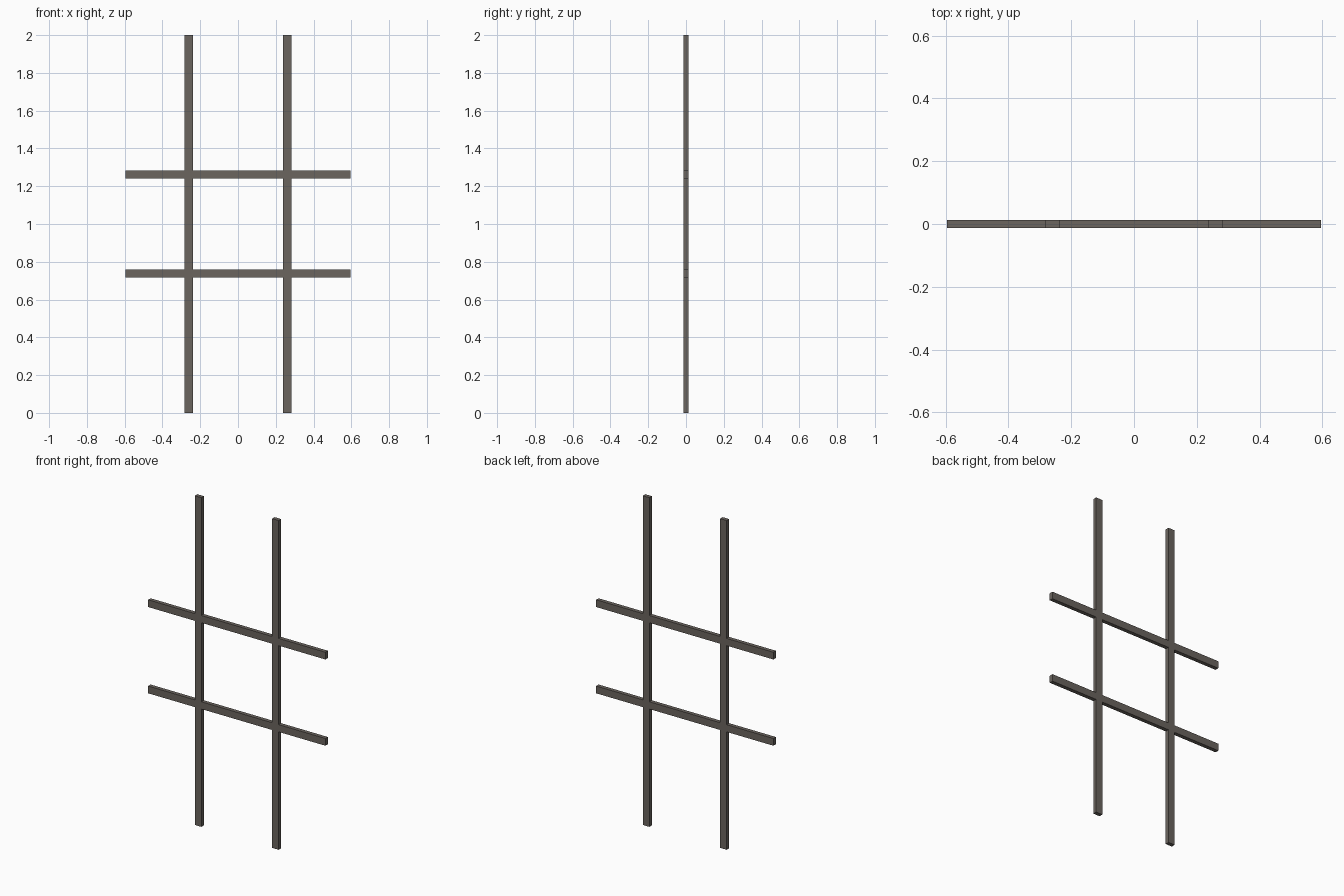
import bpy, bmesh

if "Cube" in bpy.data.objects:
    bpy.data.objects.remove(bpy.data.objects["Cube"])

W = 0.044      # bar face width
T = 0.024      # bar thickness
HX = 0.26      # upright centre offset
HZ = 0.262     # crossbar centre offset from mid height
HALF = 0.596   # half length of crossbars

mat = bpy.data.materials.new("dark_iron")
mat.diffuse_color = (0.145, 0.128, 0.113, 1)
mat.use_nodes = True
mat.node_tree.nodes["Principled BSDF"].inputs["Base Color"].default_value = mat.diffuse_color

# Break lines of the lattice in x and z; odd strips are the bars
xs = [-HALF, -HX - W/2, -HX + W/2, HX - W/2, HX + W/2, HALF]
zs = [0, 1 - HZ - W/2, 1 - HZ + W/2, 1 + HZ - W/2, 1 + HZ + W/2, 2]

# Front faces of the fused two-by-two lattice
bm = bmesh.new()
grid = {(i, k): bm.verts.new((x, -T/2, z))
        for i, x in enumerate(xs) for k, z in enumerate(zs)}
for i in range(5):
    for k in range(5):
        if i % 2 or k % 2:
            bm.faces.new([grid[i, k], grid[i+1, k], grid[i+1, k+1], grid[i, k+1]])
bmesh.ops.delete(bm, geom=[v for v in bm.verts if not v.link_faces], context='VERTS')

# Give the lattice its thickness
ret = bmesh.ops.extrude_face_region(bm, geom=bm.faces[:], use_keep_orig=True)
new_verts = [g for g in ret["geom"] if isinstance(g, bmesh.types.BMVert)]
bmesh.ops.translate(bm, verts=new_verts, vec=(0, T, 0))
bmesh.ops.recalc_face_normals(bm, faces=bm.faces[:])

mesh = bpy.data.meshes.new("bar_lattice")
bm.to_mesh(mesh)
bm.free()
mesh.materials.append(mat)
obj = bpy.data.objects.new("bar_lattice", mesh)
bpy.context.collection.objects.link(obj)
